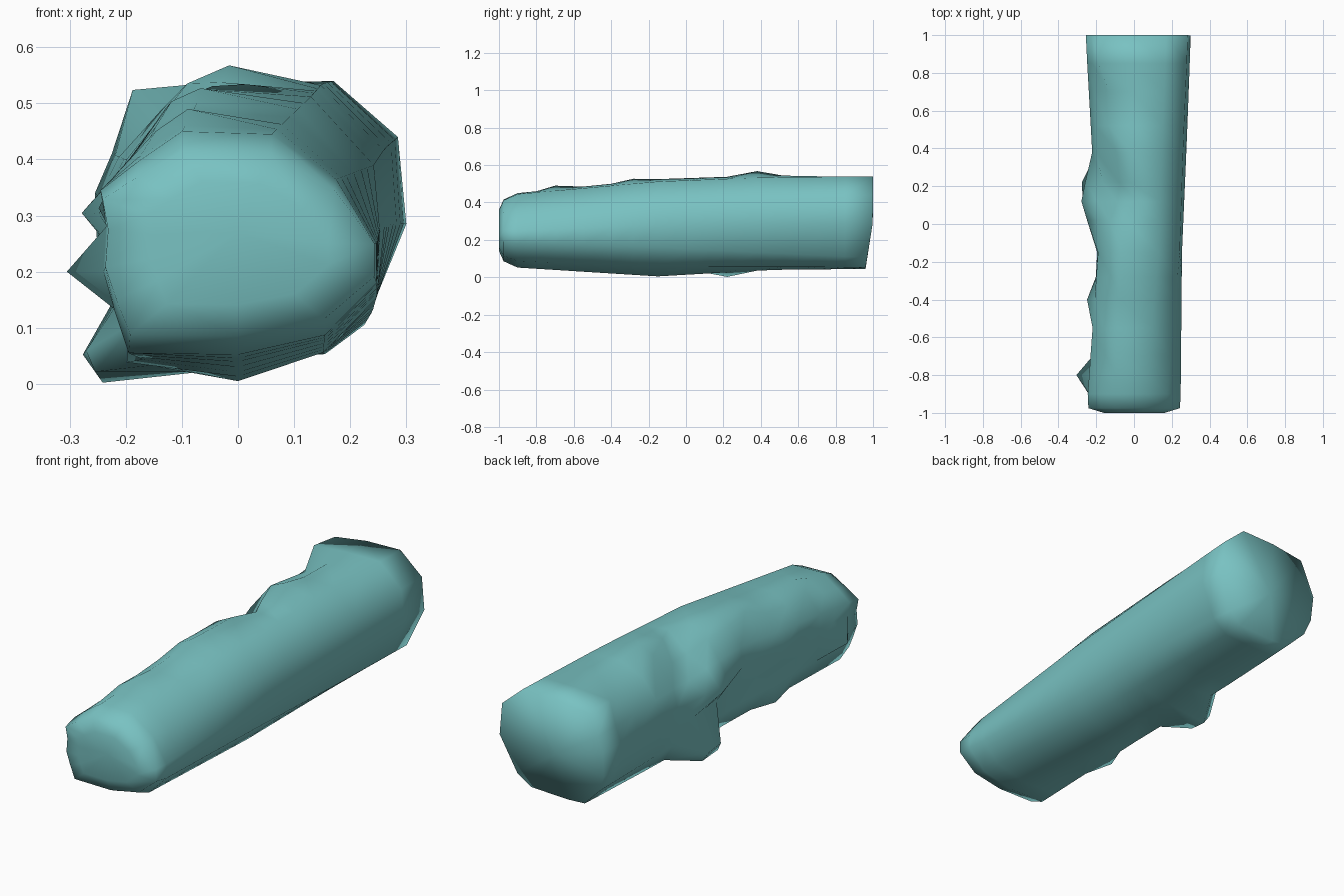
import bpy
import bmesh
from mathutils import Vector

if "Cube" in bpy.data.objects:
    bpy.data.objects.remove(bpy.data.objects["Cube"])

# Cross-sections (x, z) running from the bottom, up the right side, over, and down the split left side
FRONT = [(0, .052), (.155, .087), (.247, .18), (.247, .25), (.175, .365), (.06, .445), (-.1, .45),
         (-.18, .395), (-.245, .345), (-.235, .28), (-.24, .2), (-.22, .13), (-.195, .055)]
MIDDLE = [(0, .005), (.152, .056), (.248, .16), (.254, .28), (.242, .39), (.13, .512), (-.06, .525),
          (-.13, .49), (-.19, .40), (-.195, .3), (-.165, .2), (-.165, .11), (-.14, .03)]
REAR = [(-.03, .04), (.15, .056), (.24, .13), (.28, .285), (.262, .42), (.15, .535), (-.01, .545),
        (-.13, .485), (-.2, .40), (-.225, .31), (-.21, .2), (-.2, .13), (-.15, .045)]
BACK = [(-.04, .045), (.155, .053), (.225, .105), (.3, .285), (.285, .44), (.17, .54), (-.01, .535),
        (-.18, .51), (-.225, .41), (-.255, .34), (-.25, .22), (-.22, .14), (-.13, .05)]
KEYS = [(-.9, FRONT), (-.15, MIDDLE), (.45, REAR), (.98, BACK)]
STATIONS = [-.9, -.8, -.7, -.55, -.4, -.28, -.15, .02, .12, .22, .38, .52, .7, .85, .98]

# Knots and chips in the split side: (station, point) -> (dx, dz)
KNOTS = {
    (1, 10): (-.075, 0), (4, 9): (-.04, .02), (4, 12): (-.04, 0), (5, 7): (.02, .03),
    (2, 6): (0, .02), (2, 7): (.02, .03), (5, 6): (0, .015),
    (8, 7): (.04, -.045), (8, 6): (.05, 0), (9, 7): (.05, -.05),
    (9, 8): (.03, -.03), (7, 9): (-.045, 0), (8, 9): (-.07, 0), (9, 9): (-.045, .02),
    (8, 12): (-.11, -.015), (8, 11): (-.09, -.06), (9, 12): (-.095, -.037), (9, 11): (-.09, -.07),
    (10, 6): (0, .025), (10, 7): (.04, .05), (12, 7): (.02, -.03), (13, 7): (-.02, .02),
}


def section(y):
    for (y0, a), (y1, b) in zip(KEYS, KEYS[1:]):
        if y <= y1:
            t = (y - y0) / (y1 - y0)
            return [Vector(p).lerp(Vector(q), t) for p, q in zip(a, b)]


def end_ring(y, sx, sz):
    return [(x * sx, y, .25 + (z - .25) * sz) for x, z in FRONT]


# Log body lofted through the stations, starting with the domed front end
n = len(FRONT)
rings = [end_ring(-1, .65, .55), end_ring(-.975, .985, .83)]
for s, y in enumerate(STATIONS):
    ring = []
    for i, p in enumerate(section(y)):
        dx, dz = KNOTS.get((s, i), (0, 0))
        ring.append((p.x + dx, y, p.y + dz))
    rings.append(ring)

# Back end leans in at the bottom
rings[-1] = [(x, .96 + .04 * min(1, max(0, (z - .05) / .25)), z) for x, y, z in rings[-1]]

verts = [v for ring in rings for v in ring]
faces = [(r * n + i, r * n + (i + 1) % n, (r + 1) * n + (i + 1) % n, (r + 1) * n + i)
         for r in range(len(rings) - 1) for i in range(n)]

# End caps fan out from a centre point
for r, y in ((0, -1.0), (len(rings) - 1, .995)):
    verts.append((0, y, .27))
    faces += [(len(verts) - 1, r * n + i, r * n + (i + 1) % n) for i in range(n)]

# Outward normals and smooth shading
mesh = bpy.data.meshes.new("log")
mesh.from_pydata(verts, [], faces)
bm = bmesh.new()
bm.from_mesh(mesh)
bmesh.ops.recalc_face_normals(bm, faces=bm.faces)
for f in bm.faces:
    f.smooth = True
bm.to_mesh(mesh)
bm.free()

log = bpy.data.objects.new("log", mesh)
bpy.context.collection.objects.link(log)
mat = bpy.data.materials.new("teal")
mat.diffuse_color = (.19, .54, .54, 1)
mat.use_nodes = True
mat.node_tree.nodes["Principled BSDF"].inputs["Base Color"].default_value = mat.diffuse_color
mesh.materials.append(mat)
